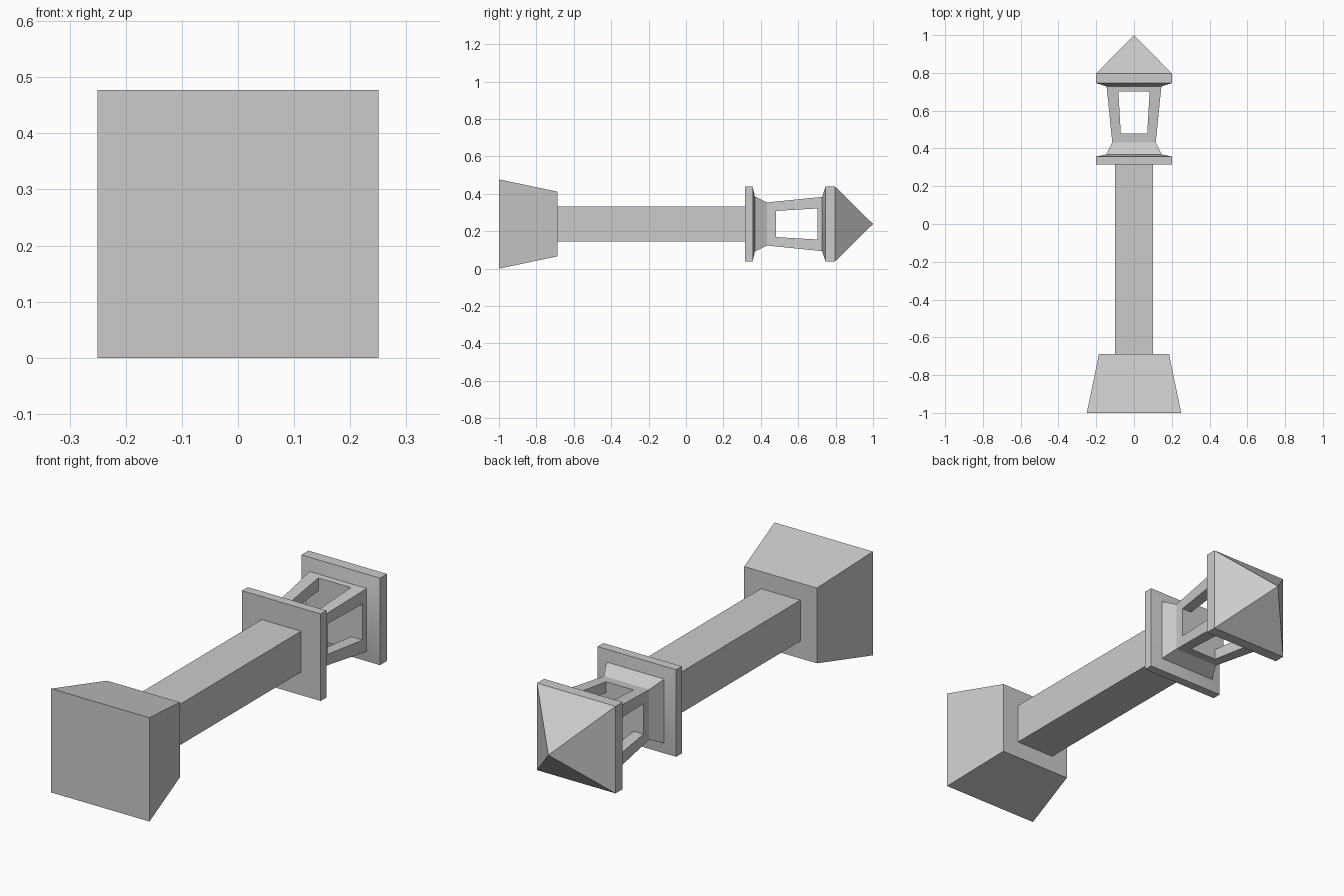
import bpy
import bmesh
import math

if "Cube" in bpy.data.objects:
    bpy.data.objects.remove(bpy.data.objects["Cube"], do_unlink=True)

AXIS_Z = 0.2385  # height of the long axis of the lying post

stone = bpy.data.materials.new("plain_grey")
stone.use_nodes = True
grey = (0.6, 0.6, 0.6, 1)
stone.diffuse_color = grey
stone.node_tree.nodes["Principled BSDF"].inputs["Base Color"].default_value = grey


def loft(name, rings):
    """Solid through rectangles (y, half width, half height); zero width makes a tip."""
    bm = bmesh.new()
    previous = None
    for y, hx, hz in rings:
        if hx == 0:
            ring = [bm.verts.new((0, y, AXIS_Z))] * 4
        else:
            ring = [bm.verts.new((sx * hx, y, AXIS_Z + sz * hz))
                    for sx, sz in ((-1, -1), (1, -1), (1, 1), (-1, 1))]
        if previous is None:
            bm.faces.new(ring)
        else:
            for i in range(4):
                j = (i + 1) % 4
                corners = [previous[i], previous[j], ring[j], ring[i]]
                bm.faces.new(list(dict.fromkeys(corners)))
        previous = ring
    if rings[-1][1] > 0:
        bm.faces.new(previous)
    bmesh.ops.recalc_face_normals(bm, faces=bm.faces)
    mesh = bpy.data.meshes.new(name)
    bm.to_mesh(mesh)
    bm.free()
    mesh.materials.append(stone)
    obj = bpy.data.objects.new(name, mesh)
    bpy.context.collection.objects.link(obj)
    return obj


def activate(obj):
    bpy.ops.object.select_all(action="DESELECT")
    obj.select_set(True)
    bpy.context.view_layer.objects.active = obj


def square(*profile):
    return [(y, h, h) for y, h in profile]


# Tapered foot and straight shaft
foot = loft("foot", [(-1, 0.25, AXIS_Z), (-0.687, 0.185, 0.173)])
shaft = loft("shaft", [(-0.687, 0.1, 0.094), (0.318, 0.1, 0.094)])

# Lantern: lower plate, flared cage, upper plate and pyramid roof
lantern = loft("lantern", square(
    (0.315, 0.2), (0.357, 0.2), (0.368, 0.147), (0.432, 0.115),
    (0.728, 0.145), (0.746, 0.2), (0.797, 0.2), (1, 0)))

# Tapered window openings cut through both ways
low, high, reach = (0.48, 0.07), (0.702, 0.083), 0.3
openings = {
    "window_cutter_across": [(y, reach, h) for y, h in (low, high)],
    "window_cutter_through": [(y, h, reach) for y, h in (low, high)],
}
for name, rings in openings.items():
    cutter = loft(name, rings)
    cutter.hide_render = True
    cut = lantern.modifiers.new(name, "BOOLEAN")
    cut.operation = "DIFFERENCE"
    cut.solver = "EXACT"
    cut.object = cutter
    activate(lantern)
    bpy.ops.object.modifier_apply(modifier=name)
    bpy.data.objects.remove(cutter, do_unlink=True)

# Soft shading only on the shallow lips of the plates
activate(lantern)
bpy.ops.object.shade_smooth_by_angle(angle=math.radians(30))
